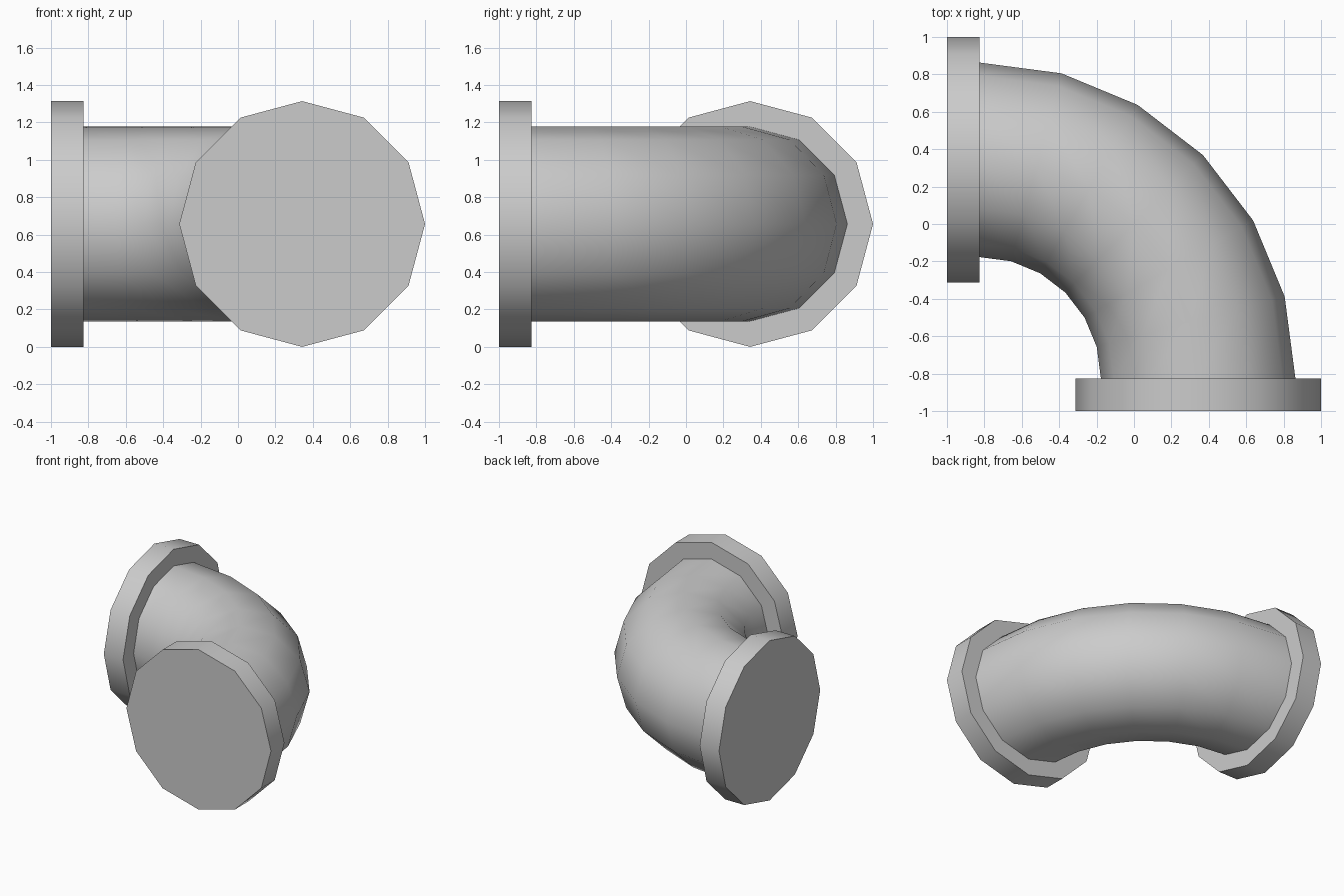
import bpy, bmesh, math
from mathutils import Matrix, Vector

cube = bpy.data.objects.get("Cube")
if cube:
    bpy.data.objects.remove(cube, do_unlink=True)

SIDES = 12
FLANGE_R = 0.657           # flange radius, also the height of the pipe axis
PIPE_R = 0.52
THICK = 0.175              # flange thickness
AXIS = 1 - FLANGE_R        # offset of each pipe mouth from the centre
PIVOT = -1 + THICK         # x and y of the bend's pivot
BEND_R = AXIS - PIVOT

grey = bpy.data.materials.new("pipe grey")
grey.use_nodes = True
colour = (0.6, 0.6, 0.6, 1)
grey.diffuse_color = colour
grey.node_tree.nodes["Principled BSDF"].inputs["Base Color"].default_value = colour


def finish(bm, name):
    bmesh.ops.recalc_face_normals(bm, faces=bm.faces)
    mesh = bpy.data.meshes.new(name)
    bm.to_mesh(mesh)
    bm.free()
    mesh.materials.append(grey)
    obj = bpy.data.objects.new(name, mesh)
    bpy.context.collection.objects.link(obj)
    bpy.ops.object.select_all(action='DESELECT')
    obj.select_set(True)
    bpy.context.view_layer.objects.active = obj
    bpy.ops.object.shade_smooth_by_angle(angle=math.radians(35))
    return obj


# Elbow: a ring swept a quarter turn in six steps
bm = bmesh.new()
upright = Matrix.Rotation(math.pi / 2, 4, 'X')
ring = bmesh.ops.create_circle(
    bm, segments=SIDES, radius=PIPE_R,
    matrix=Matrix.Translation((AXIS, PIVOT, FLANGE_R)) @ upright
    @ Matrix.Rotation(math.pi / 2, 4, 'Z'))
bmesh.ops.spin(bm, geom=ring["verts"] + bm.edges[:], cent=(PIVOT, PIVOT, 0),
               axis=(0, 0, 1), angle=math.pi / 2, steps=6)
finish(bm, "elbow_pipe")


# Flanges: solid discs closing both mouths
def flange(name, centre, axis):
    bm = bmesh.new()
    bmesh.ops.create_cone(
        bm, cap_ends=True, segments=SIDES, radius1=FLANGE_R, radius2=FLANGE_R,
        depth=THICK, matrix=Matrix.Translation(Vector(centre))
        @ Matrix.Rotation(math.pi / 2, 4, axis))
    finish(bm, name)


mid = -1 + THICK / 2
flange("front_flange", (AXIS, mid, FLANGE_R), 'X')
flange("side_flange", (mid, AXIS, FLANGE_R), 'Y')
